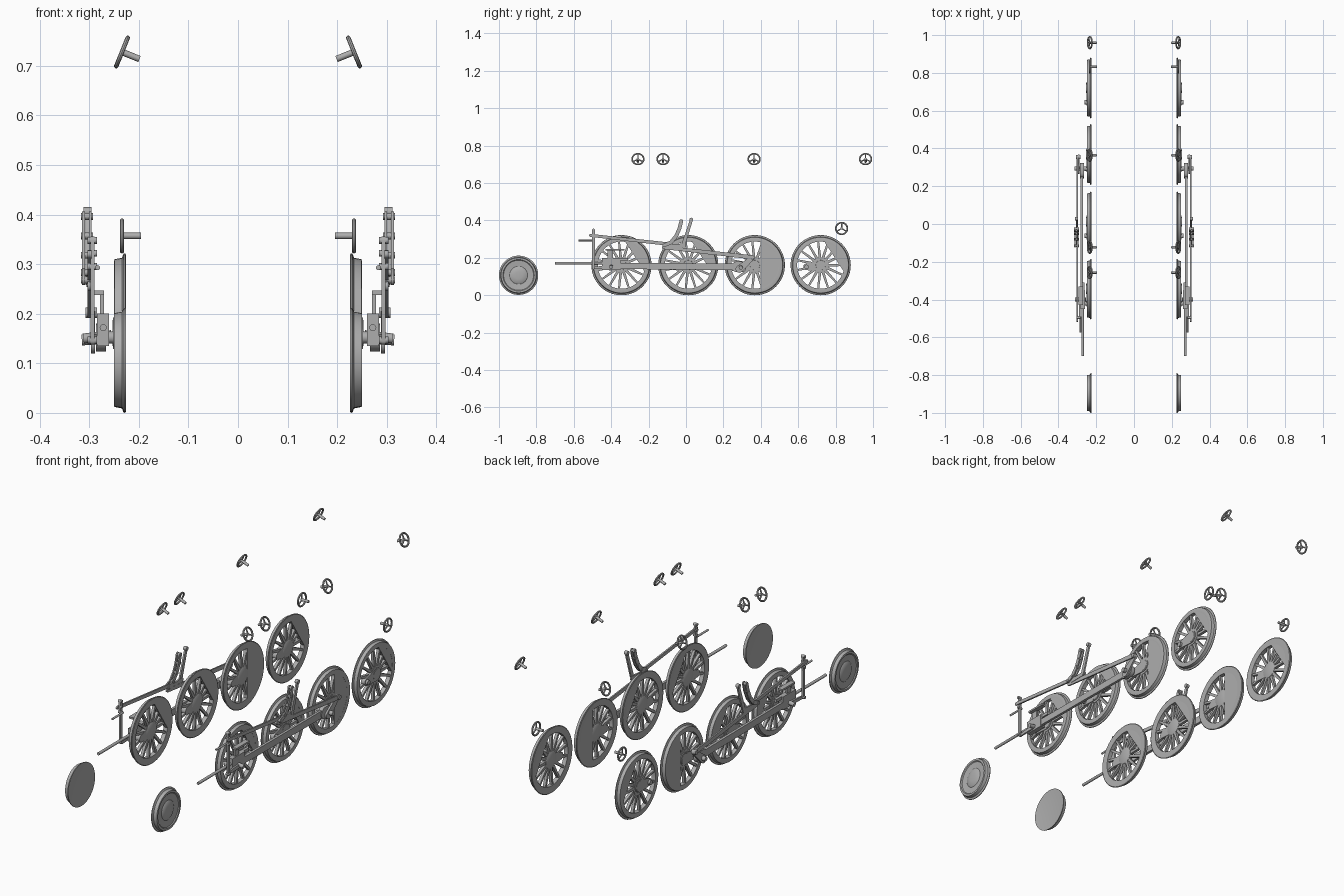
import bpy, bmesh, math
from mathutils import Vector, Matrix

if "Cube" in bpy.data.objects:
    bpy.data.objects.remove(bpy.data.objects["Cube"])

steel = bpy.data.materials.new("steel_grey")
steel.use_nodes = True
GREY = (0.42, 0.42, 0.42, 1)
steel.diffuse_color = GREY
steel.node_tree.nodes["Principled BSDF"].inputs["Base Color"].default_value = GREY


def finish(name, bm):
    """Turn the left-hand part into an object mirrored to the right."""
    bmesh.ops.recalc_face_normals(bm, faces=bm.faces)
    mesh = bpy.data.meshes.new(name)
    bm.to_mesh(mesh)
    bm.free()
    mesh.materials.append(steel)
    ob = bpy.data.objects.new(name, mesh)
    bpy.context.collection.objects.link(ob)
    bpy.ops.object.select_all(action='DESELECT')
    ob.select_set(True)
    bpy.context.view_layer.objects.active = ob
    bpy.ops.object.shade_smooth_by_angle(angle=math.radians(35))
    mirror = ob.modifiers.new("mirror", 'MIRROR')
    mirror.use_mirror_merge = False
    return ob


def plate(bm, pts, x0, x1):
    """Extrude a (y, z) outline along x."""
    face = bm.faces.new([bm.verts.new((x0, y, z)) for y, z in pts])
    out = bmesh.ops.extrude_face_region(bm, geom=[face])
    moved = [v for v in out["geom"] if isinstance(v, bmesh.types.BMVert)]
    bmesh.ops.translate(bm, verts=moved, vec=(x1 - x0, 0, 0))


def arc(c, r, a0, a1, n):
    return [(c[0] + r * math.cos(a0 + (a1 - a0) * i / n),
             c[1] + r * math.sin(a0 + (a1 - a0) * i / n)) for i in range(n + 1)]


def bar(bm, a, b, ra, rb, x0, x1):
    """Flat bar with rounded ends."""
    d = math.atan2(b[1] - a[1], b[0] - a[0])
    q = math.pi / 2
    plate(bm, arc(a, ra, d + q, d + 3 * q, 8) + arc(b, rb, d - q, d + q, 8), x0, x1)


def box(bm, x0, x1, y0, y1, z0, z1):
    plate(bm, [(y0, z0), (y1, z0), (y1, z1), (y0, z1)], x0, x1)


def rod(bm, a, b, r, n=12):
    a, b = Vector(a), Vector(b)
    rot = (b - a).to_track_quat('Z', 'Y').to_matrix().to_4x4()
    bmesh.ops.create_cone(bm, cap_ends=True, segments=n, radius1=r, radius2=r,
                          depth=(b - a).length, matrix=Matrix.Translation((a + b) / 2) @ rot)


def lathe(bm, profile, y, z, n=48, closed=True):
    """Spin a (radius, x) profile about an axle along x."""
    rings = []
    for r, x in profile:
        if r == 0:
            rings.append([bm.verts.new((x, y, z))] * n)
        else:
            rings.append([bm.verts.new((x, y + r * math.cos(math.tau * i / n),
                                        z + r * math.sin(math.tau * i / n))) for i in range(n)])
    pairs = list(zip(rings, rings[1:] + rings[:1] if closed else rings[1:]))
    for p, q in pairs:
        for i in range(n):
            j = (i + 1) % n
            loop = list(dict.fromkeys((p[i], p[j], q[j], q[i])))
            bm.faces.new(loop)


RIM = [(.126, .228), (.158, .226), (.161, .228), (.160, .231), (.152, .234),
       (.149, .249), (.145, .250), (.126, .249)]
HUB = [(0, .228), (.036, .228), (.042, .231), (.042, .248), (.028, .249), (.026, .253), (0, .253)]


def driving_wheel(name, y, weight_angle, weight_offset):
    c, spokes = (y, .161), 15
    bm = bmesh.new()
    lathe(bm, RIM, *c)
    lathe(bm, HUB, *c, n=32, closed=False)
    for i in range(spokes):
        a = math.tau * i / spokes
        u, v = Vector((math.cos(a), math.sin(a))), Vector((-math.sin(a), math.cos(a)))
        o = Vector(c)
        pts = [o + u * .035 - v * .0075, o + u * .13 - v * .005,
               o + u * .13 + v * .005, o + u * .035 + v * .0075]
        plate(bm, pts, .232, .246)
    # counterweight segment
    half = math.acos(weight_offset / .13)
    plate(bm, arc(c, .13, weight_angle - half, weight_angle + half, 24), .228, .2485)
    # crank boss and pin
    pin = (y - .075, .152)
    bar(bm, c, pin, .032, .018, .230, .252)
    rod(bm, (.24, *pin), (.262, *pin), .012)
    finish(name, bm)


tilt = math.radians(33)
driving_wheel("driving_wheel_front", -.345, tilt, .085)
driving_wheel("driving_wheel_second", .012, tilt, .085)
driving_wheel("driving_wheel_main", .368, 0, .03)
driving_wheel("driving_wheel_rear", .72, tilt, .085)

# small leading wheel: flat back, dished face, domed hub
bm = bmesh.new()
lathe(bm, [(0, .227), (.100, .227), (.105, .226), (.105, .230), (.097, .234), (.094, .250),
           (.084, .250), (.080, .246), (.048, .243), (.042, .247), (.020, .250), (0, .250)],
      -.895, .107, closed=False)
finish("leading_wheel", bm)

# main rod with crank pin
bm = bmesh.new()
bar(bm, (-.40, .157), (.29, .152), .016, .018, .270, .283)
bar(bm, (.27, .152), (.295, .152), .028, .028, .266, .286)
rod(bm, (.25, .293, .152), (.315, .293, .147), .011)
finish("main_rod", bm)

# crosshead, guide and bracket
bm = bmesh.new()
box(bm, .260, .284, -.45, -.35, .135, .20)
box(bm, .262, .276, -.43, -.31, .185, .20)
box(bm, .270, .278, -.42, -.39, .20, .246)
box(bm, .270, .294, -.43, -.33, .238, .247)
bar(bm, (-.495, .146), (-.41, .150), .007, .009, .284, .292)
rod(bm, (.255, -.40, .157), (.312, -.40, .150), .010)
finish("crosshead", bm)

bm = bmesh.new()
rod(bm, (.272, -.70, .172), (.272, -.42, .172), .007)
finish("piston_rod", bm)

# upright lever working the valve
bm = bmesh.new()
bar(bm, (-.495, .145), (-.495, .348), .007, .008, .289, .298)
for z in (.147, .295, .322, .348):
    rod(bm, (.284, -.495, z), (.304, -.495, z), .007)
finish("combination_lever", bm)

bm = bmesh.new()
rod(bm, (.283, -.575, .293), (.283, -.49, .293), .005)
finish("valve_spindle", bm)

bm = bmesh.new()
bar(bm, (-.51, .320), (-.08, .272), .008, .009, .296, .304)
finish("radius_rod", bm)

# curved slotted link
bm = bmesh.new()
path = [(-.115, .268), (-.08, .283), (-.052, .318), (-.035, .357), (-.025, .396)]
for a, b in zip(path, path[1:]):
    bar(bm, a, b, .010, .010, .295, .301)
    bar(bm, a, b, .010, .010, .309, .315)
for p in path:
    rod(bm, (.292, *p), (.317, *p), .007)
finish("expansion_link", bm)

bm = bmesh.new()
bar(bm, (-.015, .268), (.028, .40), .010, .008, .300, .308)
rod(bm, (.296, .028, .405), (.312, .028, .405), .010)
bar(bm, (-.10, .262), (-.01, .266), .008, .011, .298, .306)
finish("reversing_lever", bm)

# return crank and eccentric rod
bm = bmesh.new()
bar(bm, (.285, .140), (.355, .200), .020, .012, .288, .297)
rod(bm, (.284, .355, .202), (.308, .355, .202), .011)
finish("return_crank", bm)

bm = bmesh.new()
bar(bm, (-.12, .256), (.355, .203), .009, .011, .297, .304)
finish("eccentric_rod", bm)


def handwheel(name, centre, angle):
    """Three-spoked wheel on a stem, its axis tipped up by angle."""
    bm = bmesh.new()
    lathe(bm, [(.031 + .0045 * math.cos(t * math.tau / 8), .0045 * math.sin(t * math.tau / 8))
               for t in range(8)], 0, 0, n=32)
    for k in range(3):
        a = math.pi / 2 + k * math.tau / 3
        rod(bm, (0, 0, 0), (0, .031 * math.cos(a), .031 * math.sin(a)), .0035, 8)
    rod(bm, (-.038, 0, 0), (.004, 0, 0), .0065)
    bm.transform(Matrix.Translation(centre) @ Matrix.Rotation(-angle, 4, 'Y'))
    finish(name, bm)


for n, y in enumerate((-.257, -.123, .364, .96)):
    handwheel("upper_handwheel_%d" % (n + 1), (.234, y, .728), math.radians(22))
handwheel("lower_handwheel", (.234, .832, .357), 0)
